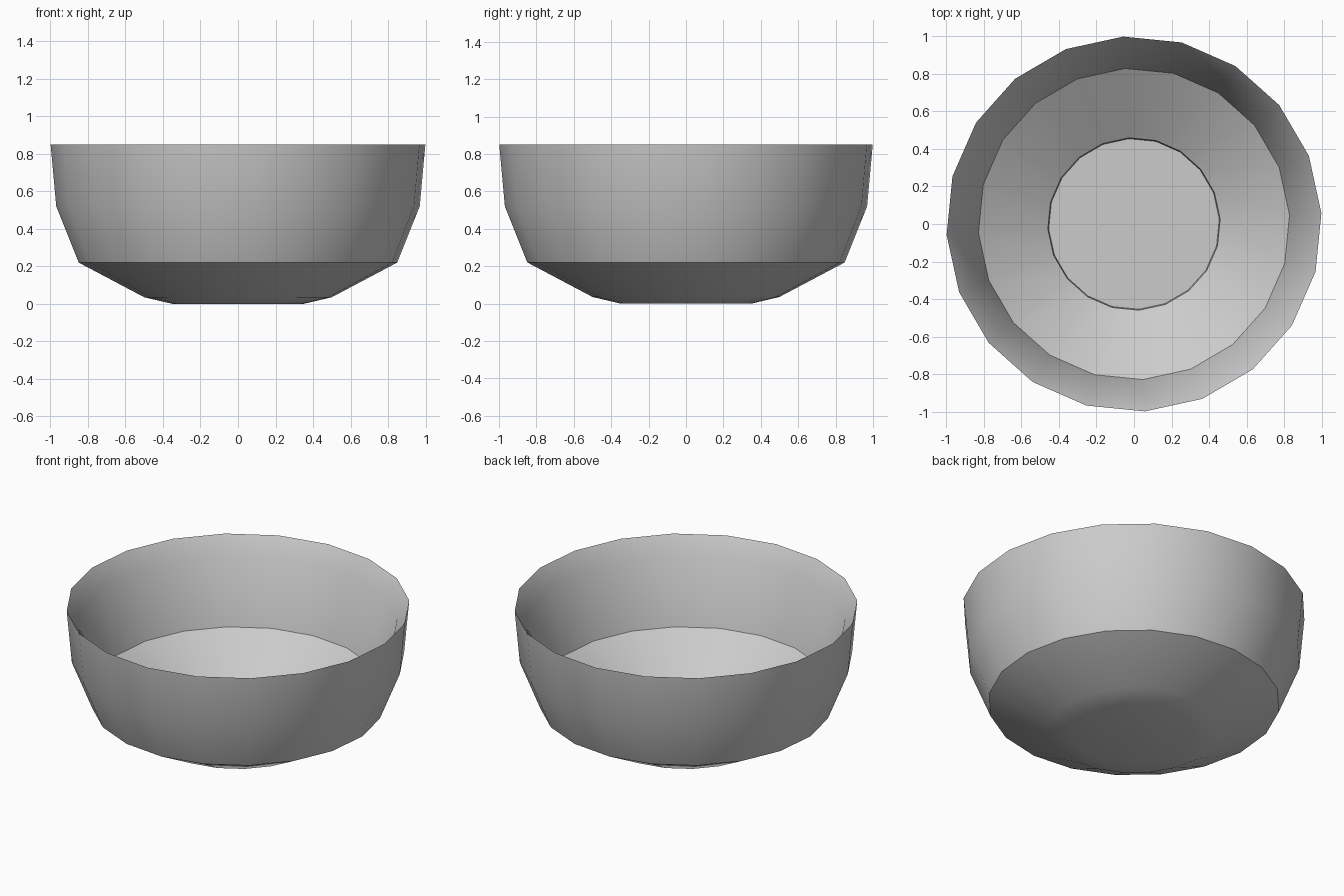
import bpy
import bmesh
from math import cos, sin, radians, tau

cube = bpy.data.objects.get("Cube")
if cube:
    bpy.data.objects.remove(cube)

SIDES = 20
TURN = radians(3.3)

# Plain grey for the whole bowl
grey = bpy.data.materials.new("plain_grey")
grey.use_nodes = True
colour = (0.6, 0.6, 0.6, 1)
grey.diffuse_color = colour
grey.node_tree.nodes["Principled BSDF"].inputs["Base Color"].default_value = colour

# Closed profile (radius, height): underside, outer wall, rim, inner wall, floor
profile = [(0.35, 0), (0.5, 0.035), (0.85, 0.22), (0.97, 0.52), (1, 0.85),
           (0.93, 0.74), (0.83, 0.33), (0.46, 0.09), (0.455, 0.05)]


def lathe(name, points):
    bm = bmesh.new()
    rings = []
    for r, z in points:
        angles = [TURN + tau * i / SIDES for i in range(SIDES)]
        rings.append([bm.verts.new((r * cos(a), r * sin(a), z)) for a in angles])
    for low, high in zip(rings, rings[1:]):
        for i in range(SIDES):
            j = (i + 1) % SIDES
            bm.faces.new((low[i], low[j], high[j], high[i]))
    # Flat base and flat inner floor
    bm.faces.new(rings[0][::-1])
    bm.faces.new(rings[-1])
    bmesh.ops.recalc_face_normals(bm, faces=bm.faces)
    mesh = bpy.data.meshes.new(name)
    bm.to_mesh(mesh)
    bm.free()
    mesh.materials.append(grey)
    obj = bpy.data.objects.new(name, mesh)
    bpy.context.collection.objects.link(obj)
    return obj


bowl = lathe("bowl", profile)
bpy.ops.object.select_all(action="DESELECT")
bowl.select_set(True)
bpy.context.view_layer.objects.active = bowl
bpy.ops.object.shade_smooth_by_angle(angle=radians(30))
